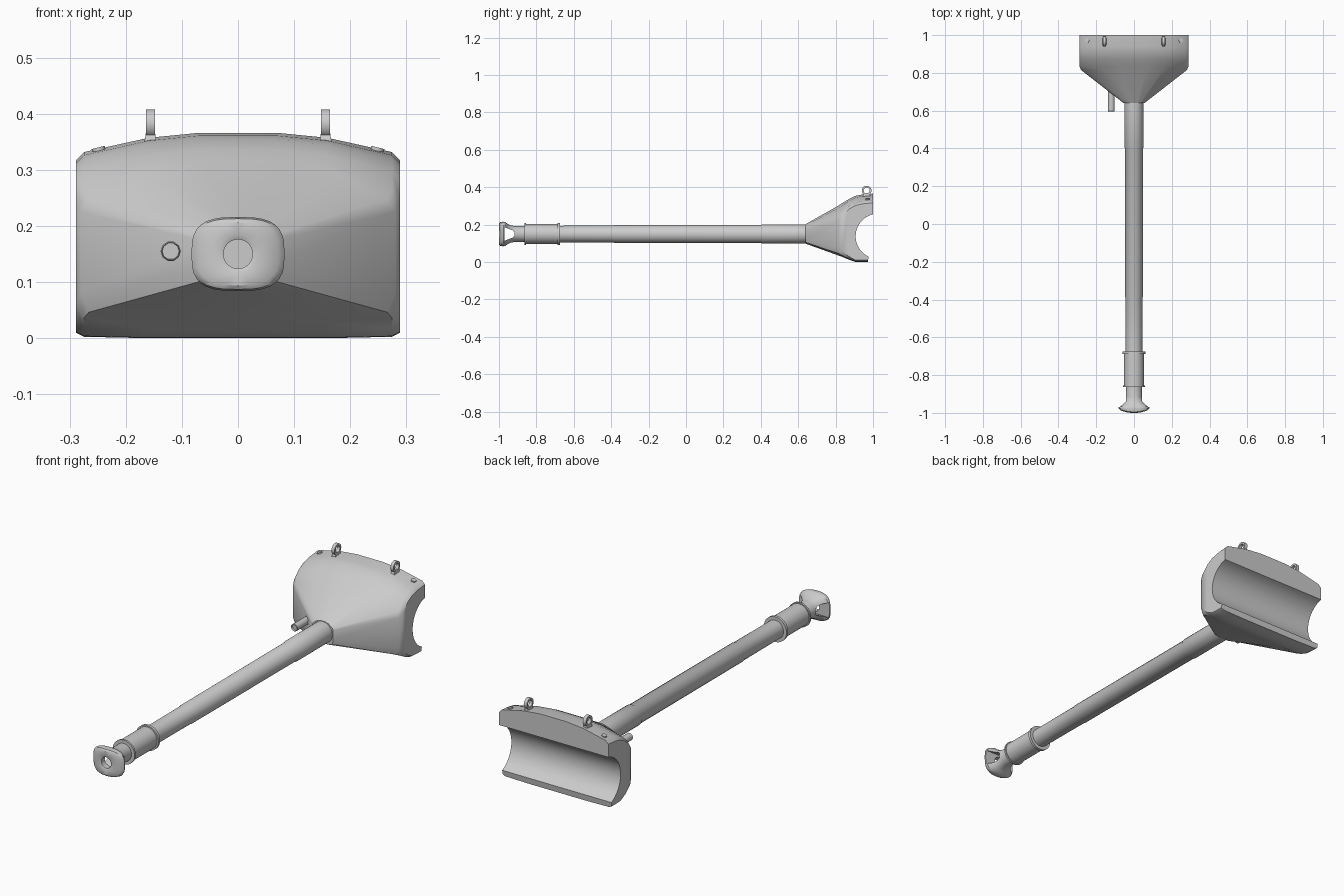
import bpy, bmesh, math
from mathutils import Vector, Matrix

if "Cube" in bpy.data.objects:
    bpy.data.objects.remove(bpy.data.objects["Cube"])

AXIS_Z = 0.15  # height of the tube's centre line
grey = bpy.data.materials.new("grey metal")
grey.diffuse_color = (0.6, 0.6, 0.6, 1)
grey.use_nodes = True
grey.node_tree.nodes["Principled BSDF"].inputs["Base Color"].default_value = grey.diffuse_color


def loft(name, rings, angle=35, closed=False):
    """Skin a list of equal-length point rings; cap the ends unless closed."""
    bm = bmesh.new()
    vs = [[bm.verts.new(p) for p in r] for r in rings]
    n = len(rings[0])
    for i in range(len(vs) if closed else len(vs) - 1):
        a, b = vs[i], vs[(i + 1) % len(vs)]
        for j in range(n):
            k = (j + 1) % n
            bm.faces.new((a[j], a[k], b[k], b[j]))
    if not closed:
        bm.faces.new(vs[0])
        bm.faces.new(vs[-1])
    bmesh.ops.recalc_face_normals(bm, faces=bm.faces)
    me = bpy.data.meshes.new(name)
    bm.to_mesh(me)
    bm.free()
    ob = bpy.data.objects.new(name, me)
    bpy.context.collection.objects.link(ob)
    me.materials.append(grey)
    smooth(ob, angle)
    return ob


def smooth(ob, angle=35):
    bpy.ops.object.select_all(action='DESELECT')
    ob.select_set(True)
    bpy.context.view_layer.objects.active = ob
    bpy.ops.object.shade_smooth_by_angle(angle=math.radians(angle))


def ring(y, rx, rz=None, e=2, n=32, cx=0, cz=AXIS_Z, bow=0):
    """Superellipse ring across the y axis; bow bends it back at the sides."""
    rz = rz or rx
    pts = []
    for i in range(n):
        t = 2 * math.pi * i / n
        c, s = math.cos(t), math.sin(t)
        x = math.copysign(abs(c) ** (2 / e), c) * rx
        z = math.copysign(abs(s) ** (2 / e), s) * rz
        pts.append((cx + x, y + bow * (x / 0.083) ** 2, cz + z))
    return pts


def cut(ob, profile, half):
    """Subtract a (y, z) profile extruded along x."""
    c = loft("cutter", [[(x, y, z) for y, z in profile] for x in (-half, half)])
    c.hide_render = True
    m = ob.modifiers.new("cut", 'BOOLEAN')
    m.operation, m.object, m.solver = 'DIFFERENCE', c, 'EXACT'
    smooth(ob)
    # the cut must come before edge smoothing
    bpy.ops.object.modifier_move_to_index(modifier=m.name, index=0)
    bpy.ops.object.modifier_apply(modifier=m.name)
    bpy.data.objects.remove(c)
    smooth(ob)


# Long tube with slight taper steps
loft("tube", [ring(y, r) for y, r in
     [(-0.70, 0.044), (-0.39, 0.045), (-0.385, 0.047), (0.40, 0.048),
      (0.405, 0.051), (0.67, 0.051)]])

# Sleeve with a collar at both ends
loft("sleeve", [ring(y, r) for y, r in
     [(-0.864, 0.042), (-0.864, 0.058), (-0.855, 0.058), (-0.855, 0.053),
      (-0.687, 0.053), (-0.687, 0.060), (-0.674, 0.060), (-0.674, 0.044)]])

# Flared end piece with a bore
end_piece = loft("flared_end", [
    ring(-0.85, 0.042), ring(-0.915, 0.042), ring(-0.94, 0.050, 0.047, 2.2),
    ring(-0.955, 0.063, 0.055, 2.6), ring(-0.967, 0.080, 0.064, 3),
    ring(-0.978, 0.083, 0.066, 3, bow=0.003),
    ring(-0.995, 0.080, 0.063, 3, bow=0.018),
    ring(-1.0, 0.072, 0.056, 2.9, bow=0.018),
    ring(-1.0, 0.034, bow=0.012), ring(-0.996, 0.026), ring(-0.89, 0.026)])

# Side windows through the flared end
side = [(-0.97, 0.036), (-0.95, 0.028), (-0.93, 0.021), (-0.918, 0.012)]
cut(end_piece, [(y, AXIS_Z + h) for y, h in side]
    + [(y, AXIS_Z - h) for y, h in reversed(side)], 0.15)


def head_section(y, w, b, el, eu, t):
    """Arched section: half width, bottom, lower and upper side edge, top."""
    half = [(0.55 * w, b), (0.95 * w, el - 0.75 * (el - b)), (w, el), (w, eu),
            (0.95 * w, eu + 0.3 * (t - eu)), (0.55 * w, t - 0.18 * (t - eu)),
            (0.24 * w, t)]
    pts = half + [(-x, z) for x, z in reversed(half)]
    return [(x, y, z) for x, z in pts]


# Wide head, narrow at the tube and arched on top
head = loft("head", [head_section(*s) for s in [
    (0.64, 0.055, 0.098, 0.128, 0.172, 0.203),
    (0.815, 0.280, 0.035, 0.080, 0.225, 0.302),
    (0.835, 0.289, 0.028, 0.060, 0.245, 0.315),
    (0.870, 0.289, 0.013, 0.030, 0.282, 0.336),
    (0.905, 0.289, 0.001, 0.012, 0.302, 0.354),
    (0.940, 0.289, 0.000, 0.010, 0.311, 0.361),
    (1.000, 0.289, 0.000, 0.010, 0.317, 0.366)]])

# Rounded groove along the back of the head
arc = []
for i in range(25):
    t = math.radians(102.5 + (245 - 102.5) * i / 24)
    arc.append((1.027 + 0.12 * math.cos(t), 0.138 + 0.12 * math.sin(t)))
cut(head, arc + [(0.968, -0.03), (1.06, -0.03), (1.06, 0.255)], 0.4)

for s, label in ((-1, "left"), (1, "right")):
    # Lifting eye: square-edged ring on a short foot
    eye = []
    for i in range(20):
        t = 2 * math.pi * i / 20
        eye.append([(s * 0.16 + x - s * 0.004, 0.966 + r * math.cos(t), 0.382 + r * math.sin(t))
                    for x, r in ((-0.008, 0.026), (0.008, 0.026),
                                 (0.008, 0.016), (-0.008, 0.016))])
    loft(label + "_lifting_eye", eye, closed=True)
    loft(label + "_eye_foot", [
        [(s * 0.156 + h * a, 0.966 + d * c, z)
         for a, c in ((-1, -1), (1, -1), (1, 1), (-1, 1))]
        for z, h, d in ((0.345, 0.012, 0.022), (0.360, 0.009, 0.018), (0.368, 0.008, 0.014))])

    # Small round stud on the sloping shoulder
    tilt = Matrix.Rotation(s * math.radians(14), 3, 'Y')
    pos = Vector((s * 0.248, 0.972, 0.334))
    loft(label + "_stud", [
        [pos + tilt @ Vector((0.012 * math.cos(a), 0.012 * math.sin(a), z))
         for a in (2 * math.pi * i / 12 for i in range(12))] for z in (-0.012, 0.006)])

# Short side pipe, hollow at the front
loft("side_pipe", [ring(y, r, n=10, cx=-0.12, cz=0.155) for y, r in
     [(0.74, 0.018), (0.597, 0.018), (0.595, 0.016), (0.605, 0.015)]], angle=40)
